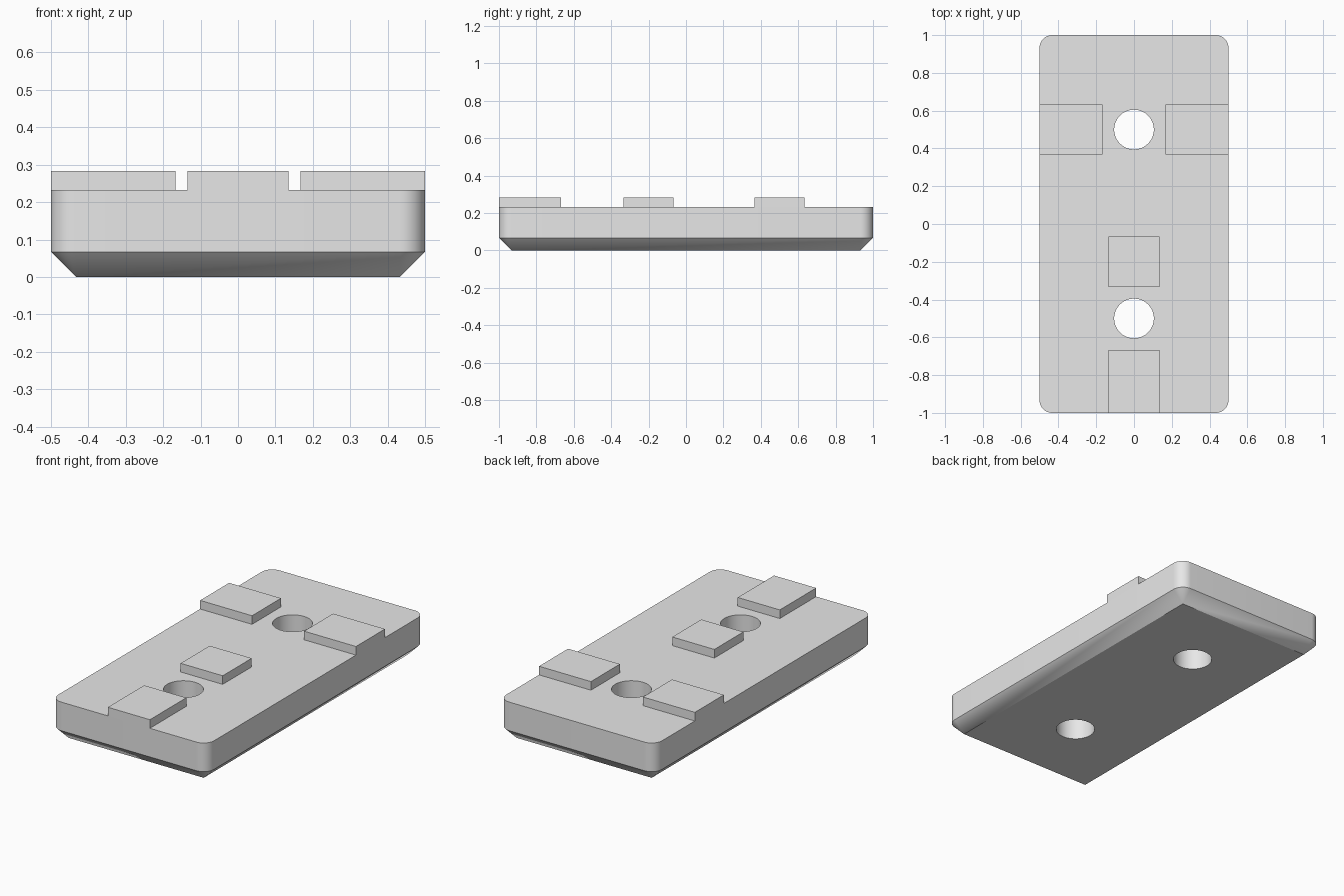
import bpy
import bmesh
import math

cube = bpy.data.objects.get("Cube")
if cube:
    bpy.data.objects.remove(cube, do_unlink=True)

HALF_X, HALF_Y = 0.5, 1.0
CHAMFER = 0.067          # bottom chamfer and corner radius
DECK, TOP = 0.233, 0.283
STEPS = 12               # segments per rounded corner

grey = bpy.data.materials.new("plain_grey")
grey.use_nodes = True
grey.diffuse_color = (0.8, 0.8, 0.8, 1)
grey.node_tree.nodes["Principled BSDF"].inputs["Base Color"].default_value = (0.8, 0.8, 0.8, 1)


def make_object(name, bm):
    bmesh.ops.recalc_face_normals(bm, faces=bm.faces[:])
    mesh = bpy.data.meshes.new(name)
    bm.to_mesh(mesh)
    bm.free()
    mesh.materials.append(grey)
    obj = bpy.data.objects.new(name, mesh)
    bpy.context.collection.objects.link(obj)
    return obj


def activate(obj):
    bpy.ops.object.select_all(action='DESELECT')
    obj.select_set(True)
    bpy.context.view_layer.objects.active = obj


def make_pad(name, x0, x1, y0, y1):
    bm = bmesh.new()
    bmesh.ops.create_cube(bm, size=1)
    bmesh.ops.scale(bm, vec=(x1 - x0, y1 - y0, TOP - DECK), verts=bm.verts)
    bmesh.ops.translate(bm, vec=((x0 + x1) / 2, (y0 + y1) / 2, (TOP + DECK) / 2), verts=bm.verts)
    return make_object(name, bm)


# Base plate: rounded walls tapering to a square-cornered underside
bm = bmesh.new()
foot, lower, upper = [], [], []
for i, (sx, sy) in enumerate([(1, 1), (-1, 1), (-1, -1), (1, -1)]):
    cx, cy = sx * (HALF_X - CHAMFER), sy * (HALF_Y - CHAMFER)
    foot.append(bm.verts.new((cx, cy, 0)))
    for k in range(STEPS + 1):
        a = math.pi / 2 * (i + k / STEPS)
        x, y = cx + CHAMFER * math.cos(a), cy + CHAMFER * math.sin(a)
        lower.append(bm.verts.new((x, y, CHAMFER)))
        upper.append(bm.verts.new((x, y, DECK)))
count = len(lower)
for j in range(count):
    n = (j + 1) % count
    a, b = foot[j // (STEPS + 1)], foot[n // (STEPS + 1)]
    bm.faces.new((lower[j], lower[n], upper[n], upper[j]))
    bm.faces.new((a, lower[n], lower[j]) if a == b else (a, b, lower[n], lower[j]))
bm.faces.new(upper)
bm.faces.new(foot)
base = make_object("base_plate", bm)

# Two through holes
for y in (-0.5, 0.5):
    bm = bmesh.new()
    bmesh.ops.create_cone(bm, cap_ends=True, segments=64, radius1=0.105, radius2=0.105, depth=1)
    bmesh.ops.translate(bm, vec=(0, y, 0), verts=bm.verts)
    cutter = make_object("hole_cutter", bm)
    cutter.hide_render = True
    cut = base.modifiers.new("hole", 'BOOLEAN')
    cut.operation = 'DIFFERENCE'
    cut.solver = 'EXACT'
    cut.object = cutter
    activate(base)
    bpy.ops.object.modifier_apply(modifier=cut.name)
    bpy.data.objects.remove(cutter, do_unlink=True)

activate(base)
bpy.ops.object.shade_smooth_by_angle(angle=math.radians(25))

# Raised pads
make_pad("left_pad", 0.167, HALF_X, 0.367, 0.633)
make_pad("right_pad", -HALF_X, -0.167, 0.367, 0.633)
make_pad("middle_pad", -0.135, 0.135, -0.333, -0.067)
make_pad("front_pad", -0.135, 0.135, -HALF_Y, -0.667)
